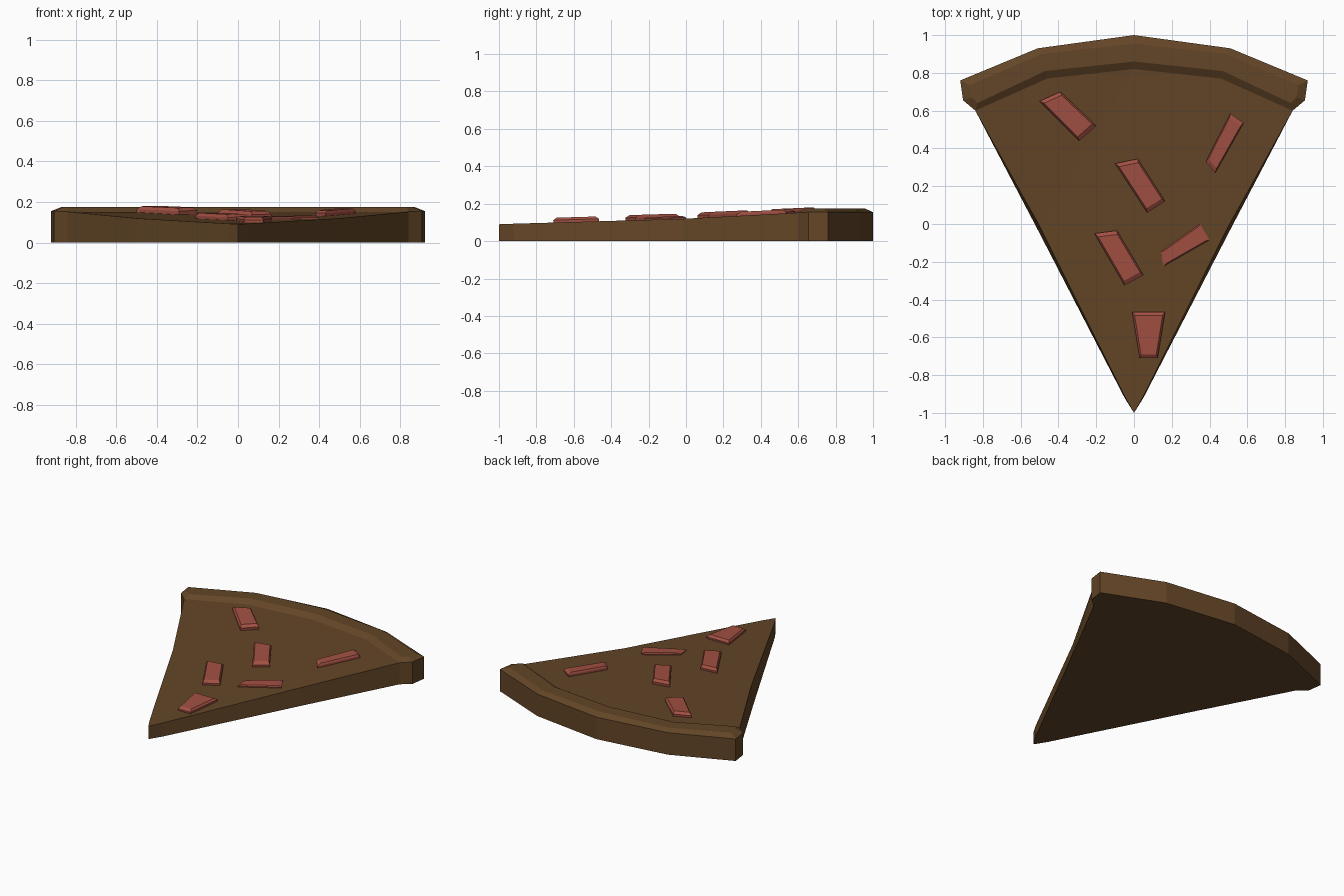
import bpy, bmesh
from mathutils import Vector

if "Cube" in bpy.data.objects:
    bpy.data.objects.remove(bpy.data.objects["Cube"])


def material(name, rgb):
    m = bpy.data.materials.new(name)
    m.diffuse_color = (*rgb, 1)
    m.use_nodes = True
    m.node_tree.nodes["Principled BSDF"].inputs["Base Color"].default_value = m.diffuse_color
    return m


def finish(name, bm, mat):
    bmesh.ops.recalc_face_normals(bm, faces=bm.faces)
    me = bpy.data.meshes.new(name)
    bm.to_mesh(me)
    bm.free()
    me.materials.append(mat)
    ob = bpy.data.objects.new(name, me)
    bpy.context.collection.objects.link(ob)
    return ob


def loft(bm, rings):
    """Closed solid through rings of equal point count; returns the vertices."""
    vs = [[bm.verts.new(p) for p in r] for r in rings]
    n = len(rings[0])
    for a, b in zip(vs, vs[1:]):
        for i in range(n):
            j = (i + 1) % n
            bm.faces.new((a[i], a[j], b[j], b[i]))
    bm.faces.new(vs[0])
    return vs


def surface_z(y):
    return 0.09 + 0.03 * (y + 1) if y < 0 else 0.12 + 0.045 * y


brown = material("baked_brown", (0.125, 0.06, 0.02))
red = material("topping_red", (0.36, 0.08, 0.055))

# Slice: tapered wedge whose top rises from the tip towards the crust
half_b = [(0.05, -0.92), (0.515, -0.02), (0.84, 0.60), (0.46, 0.77)]
half_t = [(0.045, -0.92), (0.495, -0.02), (0.84, 0.60), (0.46, 0.77)]
heights = [0.093, 0.119, 0.152, 0.15]


def wedge(half, zs, tip_z, back_z):
    right = [(x, y, z) for (x, y), z in zip(half, zs)]
    left = [(-x, y, z) for x, y, z in reversed(right)]
    return [(0, -1, tip_z)] + right + [(0, 0.82, back_z)] + left


bm = bmesh.new()
vs = loft(bm, [wedge(half_b, [0] * 4, 0, 0), wedge(half_t, heights, 0.09, 0.15)])
t = vs[1]
bm.faces.new((t[0], t[1], t[9]))
bm.faces.new((t[1], t[2], t[8], t[9]))
bm.faces.new((t[2], t[3], t[4], t[5]))
bm.faces.new((t[2], t[5], t[8]))
bm.faces.new((t[5], t[6], t[7], t[8]))
finish("slice", bm, brown)

# Crust: faceted arc with a chamfered rim
outer = [(0.92, 0.76), (0.51, 0.93), (0, 1.0), (-0.51, 0.93), (-0.92, 0.76)]
outer_in = [(0.87, 0.735), (0.49, 0.90), (0, 0.955), (-0.49, 0.90), (-0.87, 0.735)]
inner = [(-0.905, 0.655), (-0.84, 0.60), (-0.46, 0.77), (0, 0.82),
         (0.46, 0.77), (0.84, 0.60), (0.905, 0.655)]
inner_in = [(-0.86, 0.67), (-0.83, 0.64), (-0.47, 0.81), (0, 0.86),
            (0.47, 0.81), (0.83, 0.64), (0.86, 0.67)]
rim_z = [0.155] * 6 + [0.152, 0.15, 0.15, 0.15, 0.152, 0.155]
bm = bmesh.new()
edge = outer + inner
vs = loft(bm, [[(x, y, 0) for x, y in edge],
               [(x, y, z) for (x, y), z in zip(edge, rim_z)],
               [(x, y, 0.175) for x, y in outer_in + inner_in]])
bm.faces.new(vs[2])
finish("crust", bm, brown)

# Toppings: bevelled chips following the sloped surface (height, outline)
chips = [
    (0.03, [(-0.50, 0.65), (-0.39, 0.70), (-0.20, 0.52), (-0.29, 0.44)]),
    (0.03, [(-0.10, 0.32), (0.02, 0.345), (0.165, 0.12), (0.07, 0.06)]),
    (0.028, [(-0.21, -0.05), (-0.09, -0.035), (0.05, -0.27), (-0.05, -0.325)]),
    (0.014, [(0.145, -0.145), (0.35, 0.0), (0.40, -0.085), (0.155, -0.225)]),
    (0.024, [(0.51, 0.585), (0.58, 0.535), (0.43, 0.27), (0.38, 0.33)]),
    (0.026, [(-0.01, -0.465), (0.165, -0.465), (0.125, -0.71), (0.03, -0.71)]),
]
for k, (h, outline) in enumerate(chips):
    pts = [Vector(p) for p in outline]
    c = sum(pts, Vector((0, 0))) / len(pts)

    def ring(scale, dz):
        q = [c + (p - c) * scale for p in pts]
        return [(p.x, p.y, surface_z(p.y) + dz) for p in q]

    bm = bmesh.new()
    vs = loft(bm, [ring(0.97, -0.02), ring(1.0, h * 0.5), ring(0.85, h)])
    bm.faces.new(vs[2])
    finish(f"topping_{k + 1}", bm, red)
